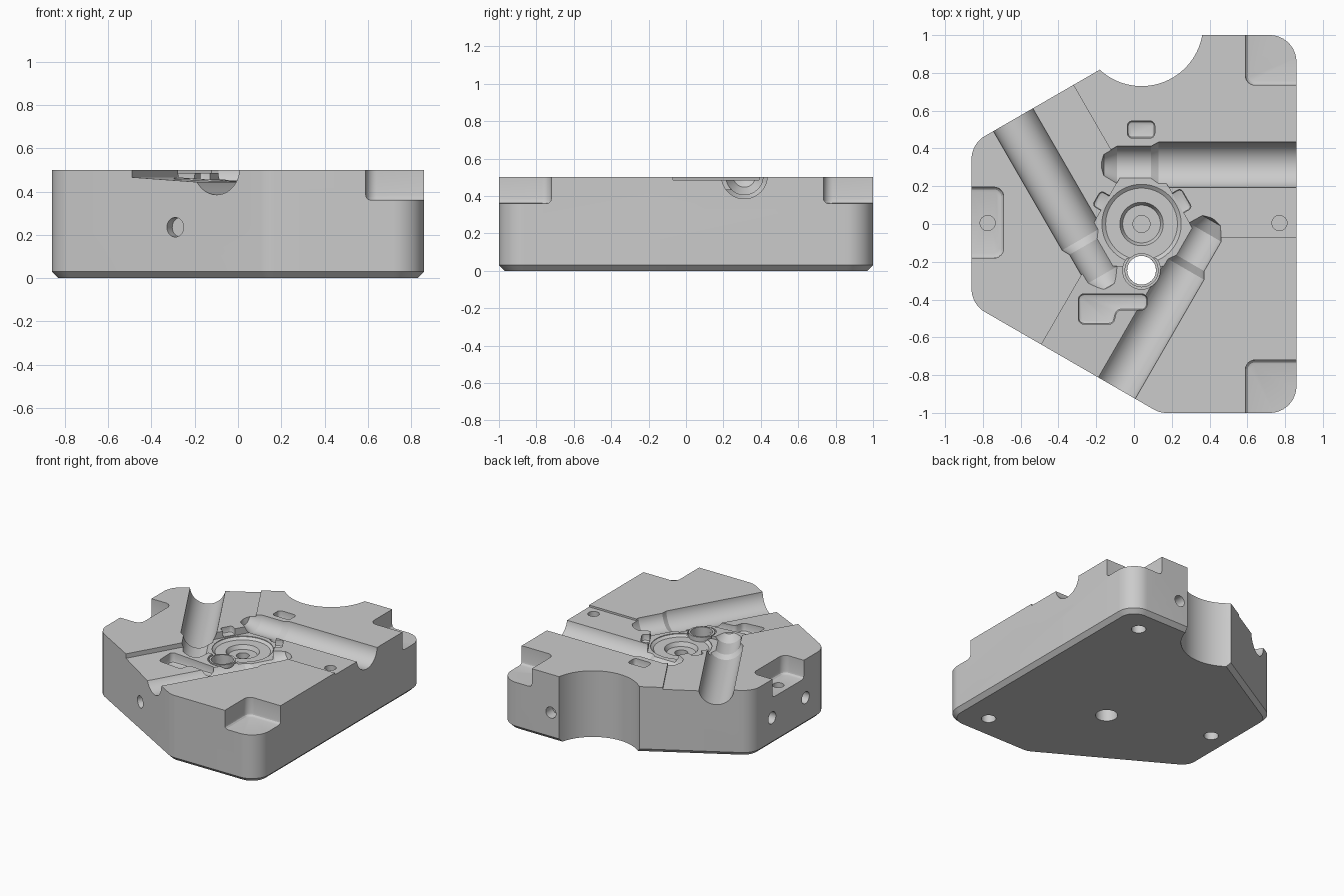
import bpy, bmesh, math
from mathutils import Matrix, Vector

if "Cube" in bpy.data.objects:
    bpy.data.objects.remove(bpy.data.objects["Cube"])

HUB = Matrix.Translation((0.04, 0, 0))
ALONG_X = Matrix(((0, 0, 1, 0), (1, 0, 0, 0), (0, 1, 0, 0), (0, 0, 0, 1)))  # local z -> x


def finish(bm, name, matrix=Matrix()):
    bmesh.ops.remove_doubles(bm, verts=bm.verts, dist=1e-5)
    bmesh.ops.recalc_face_normals(bm, faces=bm.faces)
    bm.transform(matrix)
    mesh = bpy.data.meshes.new(name)
    bm.to_mesh(mesh)
    bm.free()
    ob = bpy.data.objects.new(name, mesh)
    bpy.context.collection.objects.link(ob)
    return ob


def rounded(points, r, n=6):
    out = []
    for i, p in enumerate(points):
        p = Vector(p)
        a = (Vector(points[i - 1]) - p).normalized()
        b = (Vector(points[(i + 1) % len(points)]) - p).normalized()
        half = a.angle(b) / 2
        c = p + (a + b).normalized() * r / math.sin(half)
        d = r / math.tan(half)
        v0, v1 = (p + a * d - c).normalized(), (p + b * d - c).normalized()
        out += [c + v0.lerp(v1, k / n).normalized() * r for k in range(n + 1)]
    return out


def rect(x0, x1, y0, y1):
    return [(x0, y0), (x1, y0), (x1, y1), (x0, y1)]


def prism(name, pts, z0, z1, bevel=0, segs=1, matrix=Matrix()):
    bm = bmesh.new()
    low = bm.faces.new([bm.verts.new((p[0], p[1], z0)) for p in pts])
    ext = bmesh.ops.extrude_face_region(bm, geom=[low], use_keep_orig=True)
    top = [g for g in ext["geom"] if isinstance(g, bmesh.types.BMVert)]
    bmesh.ops.translate(bm, verts=top, vec=(0, 0, z1 - z0))
    bmesh.ops.recalc_face_normals(bm, faces=bm.faces)
    if bevel:
        edges = [e for e in bm.edges if all(abs(v.co.z - z0) < 1e-5 for v in e.verts)]
        bmesh.ops.bevel(bm, geom=edges, offset=bevel, segments=segs, profile=0.5,
                        affect='EDGES')
    return finish(bm, name, matrix)


def lathe(name, profile, matrix=Matrix(), steps=48):
    bm = bmesh.new()
    vs = [bm.verts.new((r, 0, z)) for r, z in profile]
    es = [bm.edges.new(pair) for pair in zip(vs, vs[1:])]
    bmesh.ops.spin(bm, geom=vs + es, cent=(0, 0, 0), axis=(0, 0, 1),
                   angle=math.tau, steps=steps, use_duplicate=False)
    return finish(bm, name, matrix)


def cylinder(name, centre, axis, r, depth, steps=32):
    m = Matrix.Translation(centre) @ Vector(axis).to_track_quat('Z', 'Y').to_matrix().to_4x4()
    return lathe(name, [(0, -depth), (r, -depth), (r, depth), (0, depth)], m, steps)


def cut(cutter):
    cutter.hide_render = True
    mod = block.modifiers.new("cut", 'BOOLEAN')
    mod.operation, mod.solver, mod.object = 'DIFFERENCE', 'EXACT', cutter
    bpy.context.view_layer.objects.active = block
    bpy.ops.object.modifier_apply(modifier=mod.name)
    bpy.data.objects.remove(cutter)


# Main block with rounded corners and a chamfered foot
outline = [(0.86, -1), (0.86, 1), (0.136, 1), (-0.86, 0.425), (-0.86, -0.425), (0.136, -1)]
block = prism("mould_block", rounded(outline, 0.14, 8), 0, 0.5, 0.03)

# Round bite in the back edge
cut(cylinder("back_bite", (0.04, 1.056, 0.25), (0, 0, 1), 0.326, 0.5, 96))

# Corner and left-side lifting notches
for name, box in (("back_notch", rect(0.59, 1.1, 0.735, 1.2)),
                  ("front_notch", rect(0.59, 1.1, -1.2, -0.72)),
                  ("left_notch", rect(-1.1, -0.69, -0.18, 0.195))):
    cut(prism(name, rounded(box, 0.05), 0.36, 0.7, 0.025, 3))

# Shallow parting steps beside each runner: inner offset, inner depth, outer depth
for k, (off, d0, d1) in enumerate(((-0.07, 0.014, 0.016), (-0.055, 0.014, 0.016),
                                   (-0.14, 0.034, 0.062))):
    turn = HUB @ Matrix.Rotation(math.radians(120 * k), 4, 'Z')
    section = [(off, 0.5 - d0), (0.3, 0.5 - d1), (0.3, 0.7), (off, 0.7)]
    cut(prism("parting_step", section, 0.12, 1.4, matrix=turn @ ALONG_X))

# Three half-round channels with stepped, pointed inner ends
for k in range(3):
    turn = HUB @ Matrix.Rotation(math.radians(120 * k), 4, 'Z')
    profile = [(0, -0.22), (0.06, -0.2), (0.1, -0.13), (0.1, 0.05),
               (0.122, 0.09), (0.122, 1.4), (0, 1.4)]
    cut(lathe("channel", profile, turn @ Matrix.Translation((0, 0.312, 0.507)) @ ALONG_X, 64))

# Three-armed central recess
arms = []
for a in (-30, 90, 210):
    rot = Matrix.Rotation(math.radians(a), 2)
    arms += [rot @ Vector((0.33, -0.065)), rot @ Vector((0.33, 0.065))]
cut(prism("central_recess", rounded(arms, 0.02, 3), 0.435, 0.7, matrix=HUB))

# Stepped round hub seat
cut(lathe("hub_seat", [(0, 0.34), (0.045, 0.34), (0.045, 0.385), (0.1, 0.385), (0.115, 0.415),
                       (0.19, 0.415), (0.21, 0.43), (0.21, 0.7), (0, 0.7)], HUB, 64))

# Small pockets
cut(prism("back_pocket", rounded(rect(-0.035, 0.11, 0.455, 0.545), 0.025), 0.44, 0.7, 0.015, 2))
ell = [(-0.295, -0.53), (-0.11, -0.53), (-0.09, -0.455), (0.07, -0.455),
       (0.07, -0.37), (-0.295, -0.37)]
cut(prism("ell_pocket", rounded(ell, 0.03), 0.39, 0.7, 0.015, 2))
for angle, w in ((150, 0.045), (30, 0.06)):
    spot = HUB @ Matrix.Rotation(math.radians(angle), 4, 'Z')
    cut(prism("side_pocket", rounded(rect(0.19, 0.275, -w, w), 0.02), 0.44, 0.7, 0.01, 2, spot))

# Collar seat and through hole
cut(cylinder("collar_seat", (0.04, -0.245, 0.56), (0, 0, 1), 0.1, 0.14))
cut(cylinder("through_hole", (0.04, -0.245, 0.25), (0, 0, 1), 0.076, 0.5))
collar = lathe("hole_collar", [(0.076, 0.41), (0.09, 0.41), (0.09, 0.45), (0.076, 0.45),
                               (0.076, 0.41)], Matrix.Translation((0.04, -0.245, 0)))

# Bolt holes: top, left sides, angled front, back and underside
s, c = 0.5, math.sqrt(3) / 2
for centre, axis, r, depth in (
        ((0.77, 0.005, 0.5), (0, 0, 1), 0.04, 0.1), ((-0.775, 0.005, 0.36), (0, 0, 1), 0.04, 0.1),
        ((-0.86, 0.2, 0.21), (1, 0, 0), 0.045, 0.08), ((-0.86, -0.2, 0.21), (1, 0, 0), 0.045, 0.08),
        ((-0.29, -0.754, 0.235), (s, c, 0), 0.045, 0.05), ((0.43, 1, 0.21), (0, 1, 0), 0.042, 0.08),
        ((0.63, 0.8, 0), (0, 0, 1), 0.05, 0.08), ((0.63, -0.8, 0), (0, 0, 1), 0.05, 0.08),
        ((-0.69, 0, 0), (0, 0, 1), 0.05, 0.08)):
    cut(cylinder("bolt_hole", centre, axis, r, depth))

# Smooth curved walls, keep machined edges sharp
bpy.ops.object.select_all(action='DESELECT')
for ob in (block, collar):
    ob.select_set(True)
bpy.context.view_layer.objects.active = block
bpy.ops.object.shade_smooth_by_angle(angle=math.radians(25))
